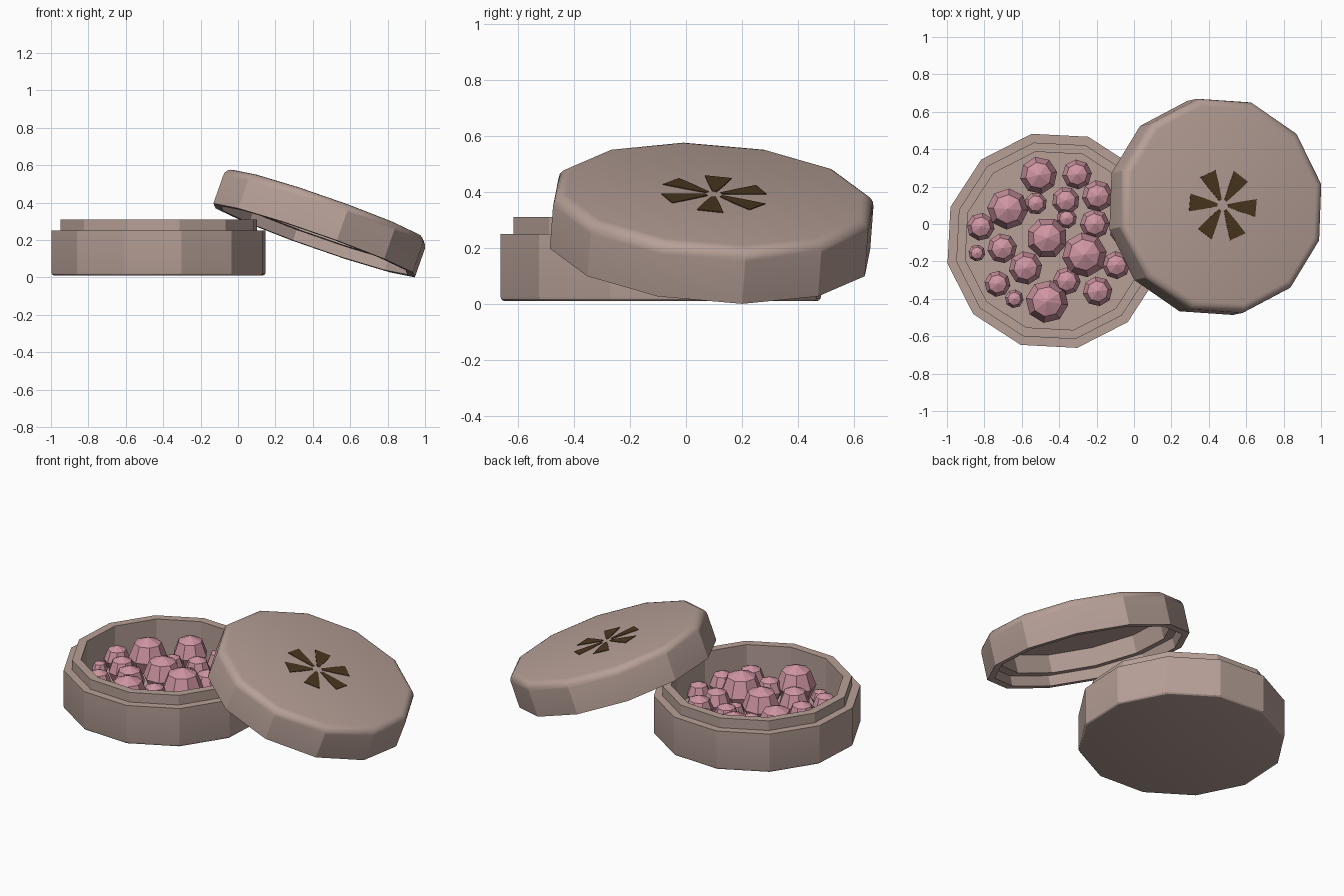
import bpy
import bmesh
import random
from math import cos, sin, pi, radians
from mathutils import Matrix, Vector

random.seed(4)
cube = bpy.data.objects.get("Cube")
if cube:
    bpy.data.objects.remove(cube, do_unlink=True)


def material(name, rgb):
    mat = bpy.data.materials.new(name)
    mat.use_nodes = True
    mat.diffuse_color = (*rgb, 1)
    bsdf = next(n for n in mat.node_tree.nodes if n.type == 'BSDF_PRINCIPLED')
    bsdf.inputs["Base Color"].default_value = (*rgb, 1)
    return mat


TAUPE = material("taupe", (0.47, 0.35, 0.31))
PINK = material("pink", (0.62, 0.30, 0.36))
BROWN = material("dark brown", (0.07, 0.038, 0.013))


def finish(name, bm, mat, matrix, smooth_angle=None):
    """Turn a bmesh into an object placed by a matrix."""
    bmesh.ops.recalc_face_normals(bm, faces=bm.faces[:])
    mesh = bpy.data.meshes.new(name)
    bm.to_mesh(mesh)
    bm.free()
    mesh.materials.append(mat)
    obj = bpy.data.objects.new(name, mesh)
    bpy.context.collection.objects.link(obj)
    obj.matrix_world = matrix
    if smooth_angle:
        bpy.ops.object.select_all(action='DESELECT')
        obj.select_set(True)
        bpy.context.view_layer.objects.active = obj
        bpy.ops.object.shade_smooth_by_angle(angle=radians(smooth_angle))
    return obj


def lathe(profile, sides, turn=0.0):
    """Spin (radius, height) points into a closed body; radius 0 is a tip."""
    bm = bmesh.new()
    rings = []
    for r, z in profile:
        if r == 0:
            rings.append([bm.verts.new((0, 0, z))] * sides)
        else:
            angles = [turn + 2 * pi * i / sides for i in range(sides)]
            rings.append([bm.verts.new((r * cos(a), r * sin(a), z)) for a in angles])
    for low, high in zip(rings, rings[1:]):
        for i in range(sides):
            j = (i + 1) % sides
            corners = dict.fromkeys((low[i], low[j], high[j], high[i]))
            bm.faces.new(list(corners))
    for ring, (r, z) in ((rings[0], profile[0]), (rings[-1], profile[-1])):
        if r > 0:
            bm.faces.new(ring)
    return bm


def rounded(radius, z, size, steps, direction):
    """Quarter-round from the wall (radius, z) to the flat end."""
    return [(radius - size * (1 - cos(a)), z + direction * size * sin(a))
            for a in (pi / 2 * i / steps for i in range(steps + 1))]


SIDES, TURN, RADIUS = 12, radians(12), 0.585
BOX_CENTRE = Vector((-0.425, -0.09, 0))

# Open box with a stepped lip
box_profile = rounded(RADIUS, 0.026, 0.016, 3, -1)[::-1] + [
    (RADIUS, 0.25), (0.537, 0.25), (0.537, 0.31), (0.487, 0.31), (0.487, 0.08)]
finish("box", lathe(box_profile, SIDES, TURN), TAUPE,
       Matrix.Translation(BOX_CENTRE), 28)

# Lid leaning on the box, hollow beneath with a step for the lip
HEIGHT, ROUND = 0.205, 0.045
normal = Vector((0.33, 0.07, 0.94)).normalized()
tilt = Vector((0, 0, 1)).rotation_difference(normal).to_matrix().to_4x4()
lid_matrix = Matrix.Translation((0.407, 0.086, 0.198)) @ tilt
lid_profile = [(0.487, HEIGHT - 0.04), (0.487, 0.06), (0.542, 0.06), (0.542, 0),
               (RADIUS, 0)] + rounded(RADIUS, HEIGHT - ROUND, ROUND, 4, 1)
finish("lid", lathe(lid_profile, SIDES, TURN), TAUPE, lid_matrix, 28)

# Six flared petals inlaid on the lid
bm = bmesh.new()
outline = [(0.03, -0.008), (0.11, -0.032), (0.185, -0.05),
           (0.19, 0.045), (0.11, 0.028), (0.03, 0.008)]
for k in range(6):
    spin = Matrix.Rotation(radians(60 * k - 3), 4, 'Z')
    lower = [bm.verts.new(spin @ Vector((x, y, HEIGHT - 0.002))) for x, y in outline]
    upper = [bm.verts.new(spin @ Vector((x, y, HEIGHT + 0.003))) for x, y in outline]
    bm.faces.new(lower[::-1])
    bm.faces.new(upper)
    for i in range(len(outline)):
        j = (i + 1) % len(outline)
        bm.faces.new((lower[i], lower[j], upper[j], upper[i]))
finish("lid_petals", bm, BROWN, lid_matrix)

# Faceted sweets: x, y, radius
sweets = [
    (-.51, .26, .1), (-.305, .265, .08), (-.365, .125, .075), (-.195, .15, .085),
    (-.21, 0, .08), (-.525, .11, .06), (-.675, .08, .11), (-.82, -.015, .075),
    (-.84, -.155, .045), (-.705, -.13, .08), (-.465, -.075, .11), (-.36, .03, .055),
    (-.265, -.165, .12), (-.095, -.22, .075), (-.58, -.235, .09), (-.36, -.305, .075),
    (-.73, -.32, .07), (-.64, -.4, .05), (-.465, -.415, .115), (-.195, -.36, .08),
    (-.06, -.04, .07)]
shape = [(0, -2.1), (0.7, -1.8), (1, -1.1), (0.7, -0.3), (0, 0)]
for x, y, r in sweets:
    top = 0.12 + 1.55 * r
    profile = [(r * w, r * h) for w, h in shape]
    finish("sweet", lathe(profile, 8, random.uniform(0, pi / 4)), PINK,
           Matrix.Translation((x, y, top)))
